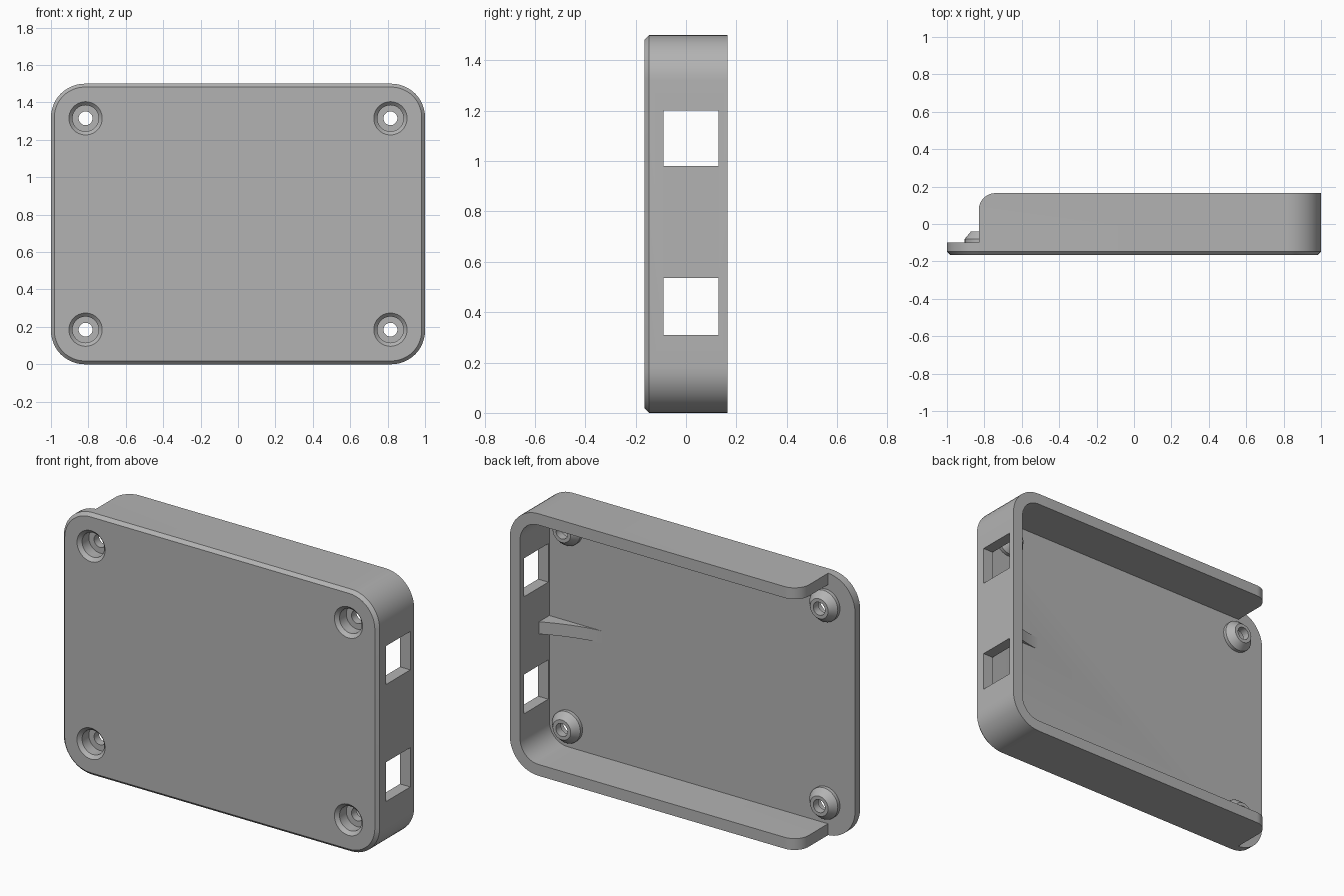
import bpy, bmesh, math
from mathutils import Vector

cube = bpy.data.objects.get("Cube")
if cube:
    bpy.data.objects.remove(cube, do_unlink=True)

FRONT, BACK, FLOOR = -0.165, 0.165, -0.1
HEIGHT, WALL, RADIUS = 1.5, 0.065, 0.18
MID = HEIGHT / 2

grey = bpy.data.materials.new("plain grey")
grey.use_nodes = True
colour = (0.45, 0.45, 0.45, 1)
grey.diffuse_color = colour
grey.node_tree.nodes["Principled BSDF"].inputs["Base Color"].default_value = colour


def arc(cx, cy, r, start, end, steps):
    angles = [math.radians(start + (end - start) * i / steps) for i in range(steps + 1)]
    return [(cx + r * math.cos(a), cy + r * math.sin(a)) for a in angles]


def rounded_ring(inset, y):
    """Rounded rectangle outline at depth y."""
    cx, cz, points = 1 - RADIUS, MID - RADIUS, []
    for k, (sx, sz) in enumerate([(1, 1), (-1, 1), (-1, -1), (1, -1)]):
        points += arc(sx * cx, MID + sz * cz, RADIUS - inset, 90 * k, 90 * k + 90, 12)
    return [(x, y, z) for x, z in points]


def circle_ring(x, z, r, y):
    return [(px, y, pz) for px, pz in arc(x, z, r, 0, 360, 40)[:-1]]


def loft(name, rings):
    """Closed solid skinned through rings of equal length."""
    bm = bmesh.new()
    loops = [[bm.verts.new(Vector(p)) for p in ring] for ring in rings]
    for a, b in zip(loops, loops[1:]):
        for i in range(len(a)):
            j = (i + 1) % len(a)
            bm.faces.new((a[i], a[j], b[j], b[i]))
    bm.faces.new(loops[0])
    bm.faces.new(loops[-1])
    bmesh.ops.recalc_face_normals(bm, faces=bm.faces)
    mesh = bpy.data.meshes.new(name)
    bm.to_mesh(mesh)
    bm.free()
    mesh.materials.append(grey)
    obj = bpy.data.objects.new(name, mesh)
    bpy.context.collection.objects.link(obj)
    return obj


def prism(name, profile, z0, z1):
    return loft(name, [[(x, y, z) for x, y in profile] for z in (z0, z1)])


def combine(target, tool, operation):
    mod = target.modifiers.new(operation, "BOOLEAN")
    mod.operation, mod.object, mod.solver = operation, tool, "EXACT"
    graph = bpy.context.evaluated_depsgraph_get()
    mesh = bpy.data.meshes.new_from_object(target.evaluated_get(graph))
    target.modifiers.clear()
    target.data = mesh
    bpy.data.objects.remove(tool, do_unlink=True)


# Tray with a chamfered front edge, then hollowed from the back
case = loft("case_tray", [rounded_ring(0.018, FRONT), rounded_ring(0, FRONT + 0.018),
                          rounded_ring(0, BACK)])
combine(case, loft("cavity", [rounded_ring(WALL, FLOOR), rounded_ring(WALL, 0.4)]), "DIFFERENCE")

# Open end, with the wall ends rounded towards the back
end_x, r = -0.83, 0.09
profile = [(-1.5, FLOOR), (end_x, FLOOR)] + arc(end_x + r, BACK - r, r, 180, 90, 12)
profile += [(end_x + r, 0.4), (-1.5, 0.4)]
combine(case, prism("open_end", profile, -0.3, HEIGHT + 0.3), "DIFFERENCE")

# Two square ports in the side wall
for z0, z1 in ((0.31, 0.535), (0.98, 1.2)):
    port = [(0.85, -0.09), (1.2, -0.09), (1.2, 0.13), (0.85, 0.13)]
    combine(case, prism("port", port, z0, z1), "DIFFERENCE")

# Curved rib bracing the side wall
steps = 8
crest = [(0.6 + 0.35 * i / steps, FLOOR + 0.1 * (i / steps) ** 1.6) for i in range(1, steps + 1)]
rib = [(0.6, FLOOR), (0.6, FLOOR - 0.02), (0.95, FLOOR - 0.02)] + crest[::-1]
combine(case, prism("rib", rib, MID - 0.035, MID + 0.035), "UNION")

# Screw bosses with countersunk stepped holes
BOSS = [(0.09, -0.13), (0.09, -0.08), (0.057, -0.04)]
HOLE = [(0.094, -0.17), (0.07, -0.146), (0.07, -0.085), (0.037, -0.085), (0.037, 0)]
for x in (-0.815, 0.815):
    for z in (MID - 0.565, MID + 0.565):
        combine(case, loft("boss", [circle_ring(x, z, r, y) for r, y in BOSS]), "UNION")
        combine(case, loft("hole", [circle_ring(x, z, r, y) for r, y in HOLE]), "DIFFERENCE")

bpy.ops.object.select_all(action="DESELECT")
case.select_set(True)
bpy.context.view_layer.objects.active = case
bpy.ops.object.shade_smooth_by_angle(angle=math.radians(25))
